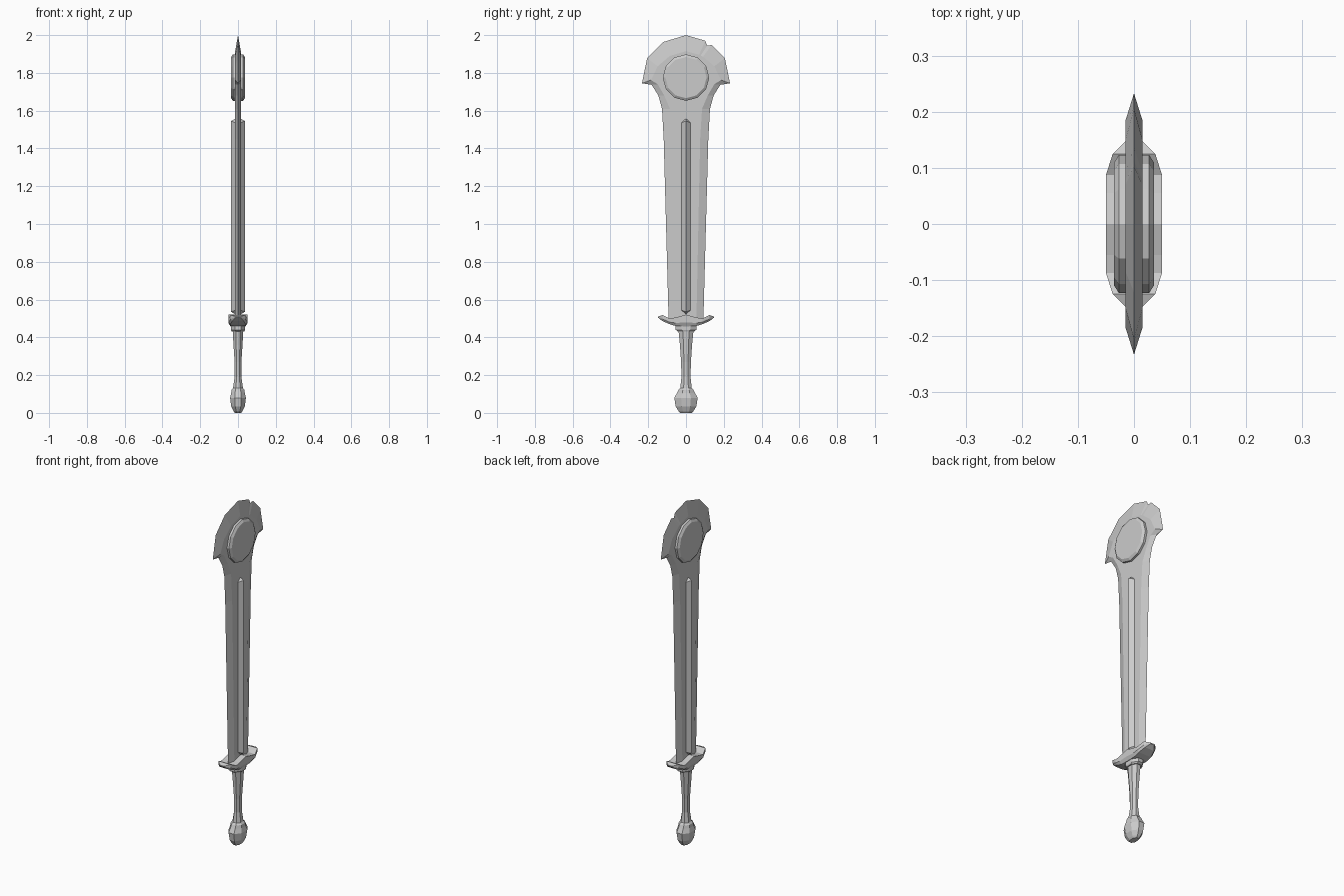
import bpy, math

if "Cube" in bpy.data.objects:
    bpy.data.objects.remove(bpy.data.objects["Cube"])


def make(name, verts, faces):
    mesh = bpy.data.meshes.new(name)
    mesh.from_pydata(verts, [], faces)
    obj = bpy.data.objects.new(name, mesh)
    bpy.context.collection.objects.link(obj)
    bpy.context.view_layer.objects.active = obj
    obj.select_set(True)
    bpy.ops.object.mode_set(mode='EDIT')
    bpy.ops.mesh.select_all(action='SELECT')
    bpy.ops.mesh.normals_make_consistent(inside=False)
    bpy.ops.object.mode_set(mode='OBJECT')
    obj.select_set(False)
    return obj


def loft(name, rings):
    """Skin equal-length closed rings and cap both ends."""
    n = len(rings[0])
    verts = [v for r in rings for v in r]
    faces = [(k * n + i, k * n + (i + 1) % n, (k + 1) * n + (i + 1) % n, (k + 1) * n + i)
             for k in range(len(rings) - 1) for i in range(n)]
    faces += [tuple(range(n)), tuple(range(len(verts) - n, len(verts)))]
    return make(name, verts, faces)


# Blade: sharp outline at x = 0, flat inset outline on each cheek
# (outer y, outer z, inner y, inner z), from guard up to the tip
half = [(.092, .49, .055, .49), (.118, 1.45, .075, 1.45), (.127, 1.61, .085, 1.61),
        (.146, 1.68, .115, 1.68), (.182, 1.737, .15, 1.74), (.233, 1.745, .185, 1.762),
        (.206, 1.878, .15, 1.835), (.122, 1.963, .085, 1.89)]
tip = [(0, 2.0, 0, 1.915)]
# The +y side has a small chip in its edge
notch = [(.137, 1.948, .09, 1.886), (.112, 1.944, .078, 1.892), (.102, 1.97, .07, 1.896)]
outline = half[:-1] + notch + tip + [(-a, b, -c, d) for a, b, c, d in reversed(half)]
T = .015
loft("blade", [[(-T, c, d) for a, b, c, d in outline],
               [(0, a, b) for a, b, c, d in outline],
               [(T, c, d) for a, b, c, d in outline]])

# Raised diamond-section rib with pointed ends
rib = [[(0, 0, .515), (.012, 0, .515), (0, 0, .515), (-.012, 0, .515)]]
verts = [(0, .04, .55), (0, .04, 1.53), (0, -.04, 1.53), (0, -.04, .55)]
verts += [(s * x, 0, z) for s in (1, -1) for x, z in ((.012, .52), (.036, .535), (.036, 1.545), (.012, 1.56))]
faces = []
for o in (4, 8):
    b, p, q, t = o, o + 1, o + 2, o + 3
    faces += [(0, 1, q, p), (3, 2, q, p), (0, p, b), (3, p, b), (1, q, t), (2, q, t)]
faces += [(0, 4, 8), (3, 4, 8), (1, 7, 11), (2, 7, 11)]
make("blade_rib", verts, faces)

# Twelve-sided boss in the blade head
loft("head_disc", [[(x, r * math.sin(i * math.pi / 6), 1.775 + r * math.cos(i * math.pi / 6))
                    for i in range(12)]
                   for x, r in ((-.036, .109), (-.027, .123), (.027, .123), (.036, .109))])

# Guard: sections along y (y, low z, high z, half width)
side = [(.148, .504, .51, .015), (.125, .486, .518, .038), (.087, .47, .5, .05), (.055, .46, .505, .05)]
sections = [(-y, a, b, w) for y, a, b, w in side] + [(0, .458, .52, .05)] + side[::-1]
loft("guard", [[(-w, y, b), (w, y, b), (w, y, a + (b - a) * .35), (w * .8, y, a),
                (-w * .8, y, a), (-w, y, a + (b - a) * .35)] for y, a, b, w in sections])


# Octagonal turned parts (z, x radius, y radius)
def turned(name, profile):
    k = 1 / math.cos(math.pi / 8)
    loft(name, [[(k * rx * math.cos((i + .5) * math.pi / 4), k * ry * math.sin((i + .5) * math.pi / 4), z)
                 for i in range(8)] for z, rx, ry in profile])


turned("collar", [(.432, .034, .044), (.44, .037, .055), (.47, .037, .055)])
turned("grip", [(.11, .028, .034), (.135, .026, .03), (.19, .018, .024), (.27, .018, .026),
                (.36, .024, .032), (.44, .028, .04)])
turned("pommel", [(0, .017, .03), (.01, .024, .04), (.035, .036, .055), (.08, .042, .062),
                  (.105, .036, .048), (.122, .034, .04), (.132, .026, .03)])
